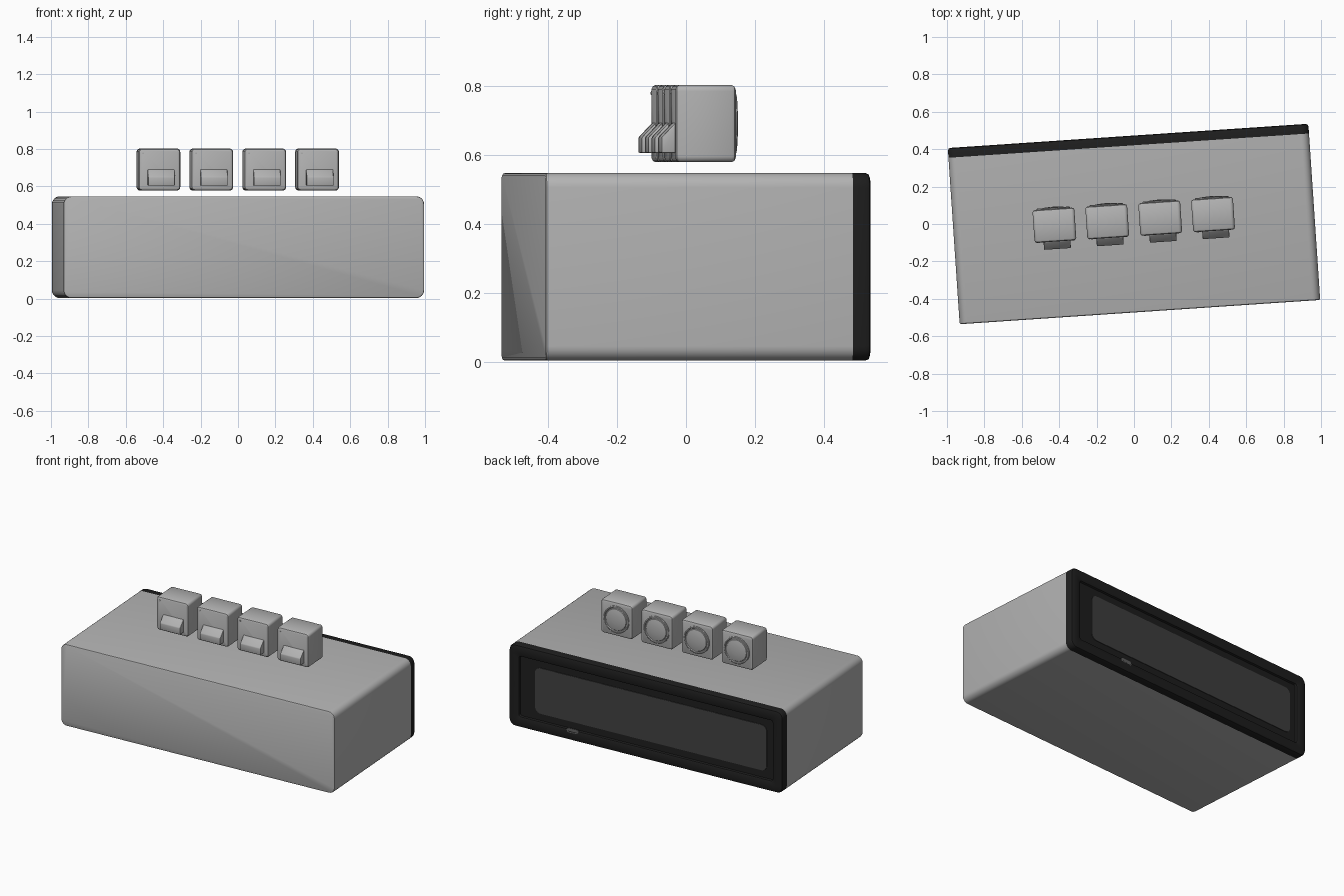
import bpy, bmesh, math
from mathutils import Matrix, Vector

if "Cube" in bpy.data.objects:
    bpy.data.objects.remove(bpy.data.objects["Cube"])

TURN = Matrix.Rotation(math.radians(3.85), 4, 'Z')   # whole model is slightly turned


def material(name, v):
    m = bpy.data.materials.new(name)
    m.diffuse_color = (v, v, v, 1)
    m.use_nodes = True
    m.node_tree.nodes["Principled BSDF"].inputs["Base Color"].default_value = m.diffuse_color
    return m


GREY = material("light grey", 0.45)
BLACK = material("black", 0.013)
SCREEN = material("dark grey", 0.052)
LED = material("mid grey", 0.12)


def finish(name, bm, mat, loc=(0, 0, 0), angle=35):
    bmesh.ops.recalc_face_normals(bm, faces=bm.faces)
    me = bpy.data.meshes.new(name)
    bm.to_mesh(me)
    bm.free()
    me.materials.append(mat)
    ob = bpy.data.objects.new(name, me)
    bpy.context.collection.objects.link(ob)
    ob.matrix_world = TURN @ Matrix.Translation(loc)
    bpy.ops.object.select_all(action='DESELECT')
    ob.select_set(True)
    bpy.context.view_layer.objects.active = ob
    bpy.ops.object.shade_smooth_by_angle(angle=math.radians(angle))
    return ob


def rounded(hx, hz, r, n=6):
    """Rounded rectangle outline in the x-z plane."""
    pts = []
    for k, (sx, sz) in enumerate(((1, 1), (-1, 1), (-1, -1), (1, -1))):
        for i in range(n + 1):
            a = math.pi / 2 * (k + i / n)
            pts.append((sx * (hx - r) + r * math.cos(a), sz * (hz - r) + r * math.sin(a)))
    return pts


def loft(name, sections, mat, loc=(0, 0, 0)):
    """Skin rounded rectangles (half width, half height, radius, y), capping both ends."""
    bm = bmesh.new()
    rings = [[bm.verts.new((x, y, z)) for x, z in rounded(hx, hz, r)]
             for hx, hz, r, y in sections]
    for a, b in zip(rings, rings[1:]):
        for i in range(len(a)):
            j = (i + 1) % len(a)
            bm.faces.new((a[i], a[j], b[j], b[i]))
    bm.faces.new(rings[0])
    bm.faces.new(rings[-1])
    return finish(name, bm, mat, loc)


def lathe(name, profile, mat, loc, n=32):
    """Spin (radius, y) points around the y axis; last point sits on the axis."""
    bm = bmesh.new()
    rings = [[bm.verts.new((r * math.cos(2 * math.pi * i / n), y, r * math.sin(2 * math.pi * i / n)))
              for i in range(n)] for r, y in profile[:-1]]
    for a, b in zip(rings, rings[1:]):
        for i in range(n):
            bm.faces.new((a[i], a[(i + 1) % n], b[(i + 1) % n], b[i]))
    tip = bm.verts.new((0, profile[-1][1], 0))
    for i in range(n):
        bm.faces.new((rings[-1][i], rings[-1][(i + 1) % n], tip))
    return finish(name, bm, mat, loc)


HX, HZ, MID, BACK = 0.966, 0.272, 0.275, 0.472

# main housing
loft("housing", [(HX - 0.008, HZ - 0.008, 0.034, -BACK), (HX - 0.002, HZ - 0.002, 0.04, -BACK + 0.003),
                 (HX, HZ, 0.042, -BACK + 0.01), (HX, HZ, 0.042, BACK - 0.052)], GREY, (0, 0, MID))

# black rear frame with a recessed centre
loft("rear_frame", [(HX, HZ, 0.042, BACK - 0.052), (HX, HZ, 0.042, BACK - 0.014),
                    (HX - 0.004, HZ - 0.004, 0.04, BACK - 0.004), (HX - 0.015, HZ - 0.015, 0.032, BACK),
                    (HX - 0.062, HZ - 0.062, 0.02, BACK), (HX - 0.07, HZ - 0.07, 0.015, BACK - 0.004),
                    (HX - 0.074, HZ - 0.074, 0.012, BACK - 0.016)], BLACK, (0, 0, MID))

# display panel and indicator light
loft("display_panel", [(0.818, 0.152, 0.04, 0), (0.818, 0.152, 0.04, 0.004)],
     SCREEN, (-0.03, BACK - 0.016, MID))
loft("indicator_light", [(0.042, 0.015, 0.0149, 0), (0.042, 0.015, 0.0149, 0.006)],
     LED, (0.515, BACK - 0.006, 0.069))

# four small blocks above the housing
H, D, YC, ZC = 0.112, 0.0875, 0.022, 0.69
for n, x in enumerate((-0.425, -0.142, 0.142, 0.425), 1):
    loft(f"block_{n}", [(H - 0.012, H - 0.012, 0.012, -D), (H - 0.004, H - 0.004, 0.016, -D + 0.004),
                        (H, H, 0.018, -D + 0.012), (H, H, 0.018, D - 0.012),
                        (H - 0.004, H - 0.004, 0.016, D - 0.004), (H - 0.012, H - 0.012, 0.012, D)],
         GREY, (x, YC, ZC))
    # sloped ledge on the front
    bm = bmesh.new()
    prof = ((0.01, -0.085), (-0.04, -0.085), (-0.04, -0.04), (0, 0.002), (0.01, 0.002))
    left = bm.faces.new([bm.verts.new((-0.072, y, z)) for y, z in prof])
    ext = bmesh.ops.extrude_face_region(bm, geom=[left])["geom"]
    bmesh.ops.translate(bm, vec=Vector((0.144, 0, 0)),
                        verts=[g for g in ext if isinstance(g, bmesh.types.BMVert)])
    if not left.is_valid or len(bm.faces) < 7:
        bm.faces.new([v for v in bm.verts if v.co.x < 0])
    bmesh.ops.bevel(bm, geom=list(bm.edges), offset=0.004, segments=2, affect='EDGES', profile=0.5)
    finish(f"ledge_{n}", bm, GREY, (x + 0.008, YC - D, ZC))
    # round rim and domed lens on the back
    lathe(f"lens_{n}", [(0.09, -0.005), (0.09, 0.004), (0.086, 0.007), (0.08, 0.007), (0.077, 0.001),
                        (0.073, 0.001), (0.07, 0.005), (0.05, 0.009), (0.025, 0.011), (0, 0.012)],
          GREY, (x, YC + D, ZC))
    # small stud in the upper front corner
    lathe(f"stud_{n}", [(0.006, 0.004), (0.006, -0.002), (0, -0.003)], GREY,
          (x - 0.088, YC - D, ZC + 0.088), 10)
